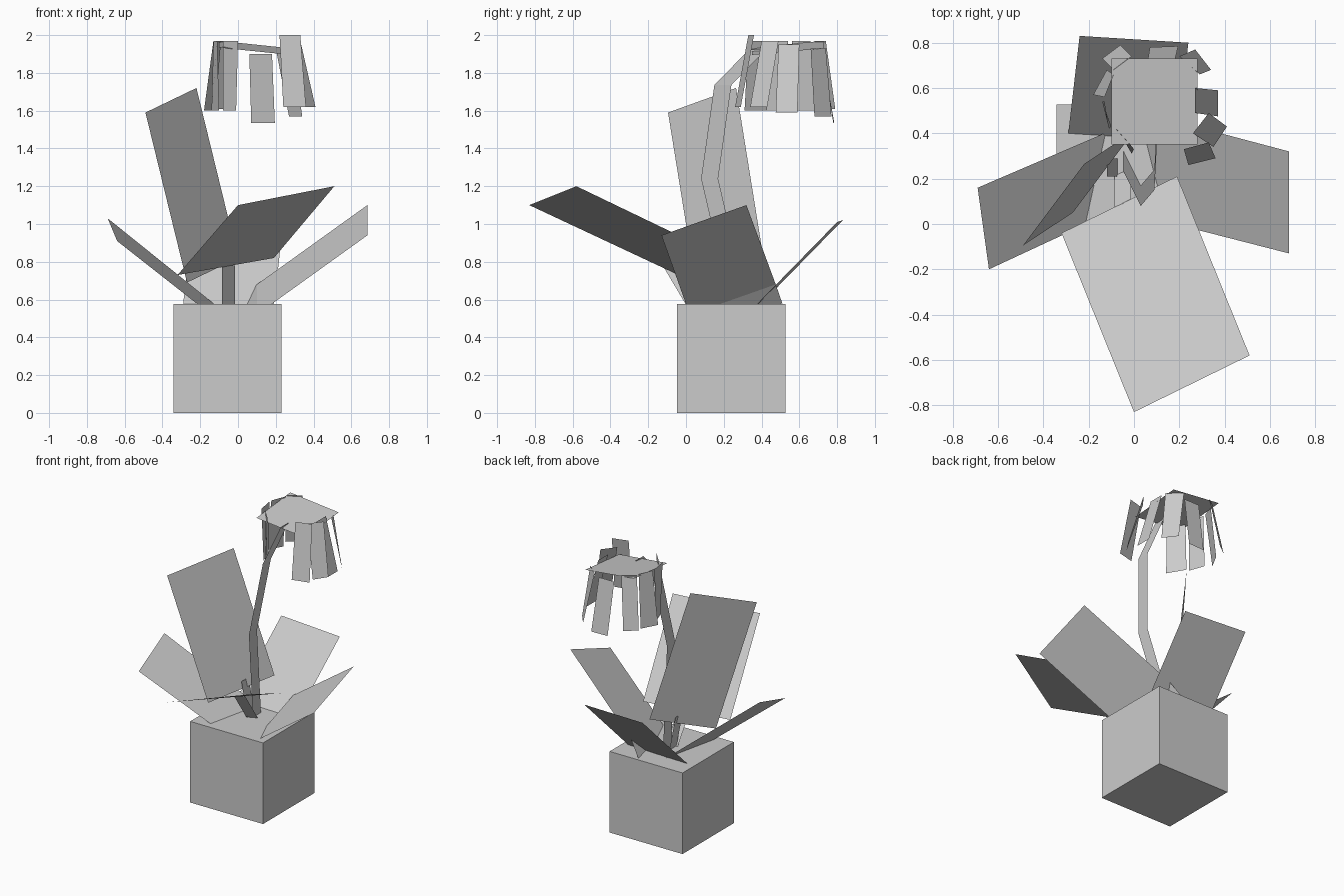
import bpy
from mathutils import Vector


def ribbon(name, pairs):
    """Flat strip of quads through successive left/right edge points."""
    verts = [p for pair in pairs for p in pair]
    faces = [(2 * i, 2 * i + 1, 2 * i + 3, 2 * i + 2) for i in range(len(pairs) - 1)]
    mesh = bpy.data.meshes.new(name)
    mesh.from_pydata(verts, [], faces)
    obj = bpy.data.objects.new(name, mesh)
    bpy.context.collection.objects.link(obj)
    return obj


def strip(name, path, width):
    """Ribbon of constant width vector along a centre path."""
    w = Vector(width) / 2
    return ribbon(name, [(Vector(p) - w, Vector(p) + w) for p in path])


# Pot: plain cube
bpy.ops.mesh.primitive_cube_add(size=1, location=(-0.056, 0.24, 0.288))
pot = bpy.context.object
pot.name = "pot"
pot.scale = (0.573, 0.576, 0.576)

# Broad leaves, listed from tip edge to base edge
ribbon("leaf_front", [((0, -0.83, 1.10), (0.51, -0.58, 1.20)),
                      ((-0.32, -0.04, 0.73), (0.19, 0.21, 0.82))])
ribbon("leaf_right", [((0.685, -0.13, 0.94), (0.685, 0.32, 1.10)),
                      ((0.10, 0.02, 0.52), (0.10, 0.475, 0.68)),
                      ((0.02, 0.05, 0.42), (0.02, 0.51, 0.58))])
ribbon("leaf_left", [((-0.69, 0.16, 1.03), (-0.64, -0.20, 0.91)),
                     ((-0.12, 0.405, 0.572), (-0.21, 0.0, 0.572))])
ribbon("leaf_tall", [((-0.49, -0.095, 1.59), (-0.22, 0.265, 1.72)),
                     ((-0.27, 0.05, 0.69), (0.0, 0.41, 0.82))])
ribbon("leaf_back", [((0.24, 0.80, 1.01), (-0.24, 0.83, 1.02)),
                     ((0.19, 0.37, 0.57), (-0.29, 0.40, 0.58))])

# Short leaf stalks and the kinked flower stem
strip("stalk_front", [(-0.05, 0.24, 0.56), (-0.05, 0.09, 0.78)], (0.07, 0.03, 0))
strip("stalk_tall", [(-0.07, 0.25, 0.56), (-0.12, 0.25, 0.82)], (0, 0.08, 0))
strip("flower_stem", [(-0.05, 0.285, 0.55), (0.03, 0.125, 1.24),
                      (0.09, 0.195, 1.735), (0.10, 0.38, 1.925)], (0, 0.09, 0))

# Tilted flower centre
ribbon("flower_centre", [((-0.10, 0.35, 1.934), (0.28, 0.35, 1.895)),
                         ((-0.10, 0.73, 1.97), (0.28, 0.73, 1.93))])

# Drooping petals: top edge (x, y, x, y), bottom edge, top z, bottom z
petals = [
    ((-0.09, 0.68, -0.01, 0.74), (-0.14, 0.73, -0.06, 0.79), 1.97, 1.61),
    ((-0.13, 0.56, -0.09, 0.66), (-0.18, 0.57, -0.12, 0.68), 1.97, 1.60),
    ((-0.11, 0.42, -0.13, 0.54), (-0.10, 0.43, -0.14, 0.54), 1.97, 1.60),
    ((0.0, 0.33, -0.08, 0.42), (-0.01, 0.31, -0.08, 0.43), 1.97, 1.60),
    ((0.06, 0.72, 0.18, 0.72), (0.07, 0.78, 0.195, 0.785), 1.90, 1.535),
    ((0.20, 0.74, 0.29, 0.66), (0.27, 0.77, 0.34, 0.68), 1.93, 1.57),
    ((0.27, 0.60, 0.27, 0.49), (0.37, 0.59, 0.37, 0.475), 1.95, 1.59),
    ((0.33, 0.49, 0.26, 0.40), (0.41, 0.43, 0.35, 0.34), 1.97, 1.62),
    ((0.33, 0.36, 0.22, 0.33), (0.36, 0.29, 0.24, 0.26), 2.0, 1.62),
]
for i, (t, b, zt, zb) in enumerate(petals, 1):
    ribbon(f"petal_{i}", [((t[0], t[1], zt), (t[2], t[3], zt)),
                          ((b[0], b[1], zb), (b[2], b[3], zb))])
